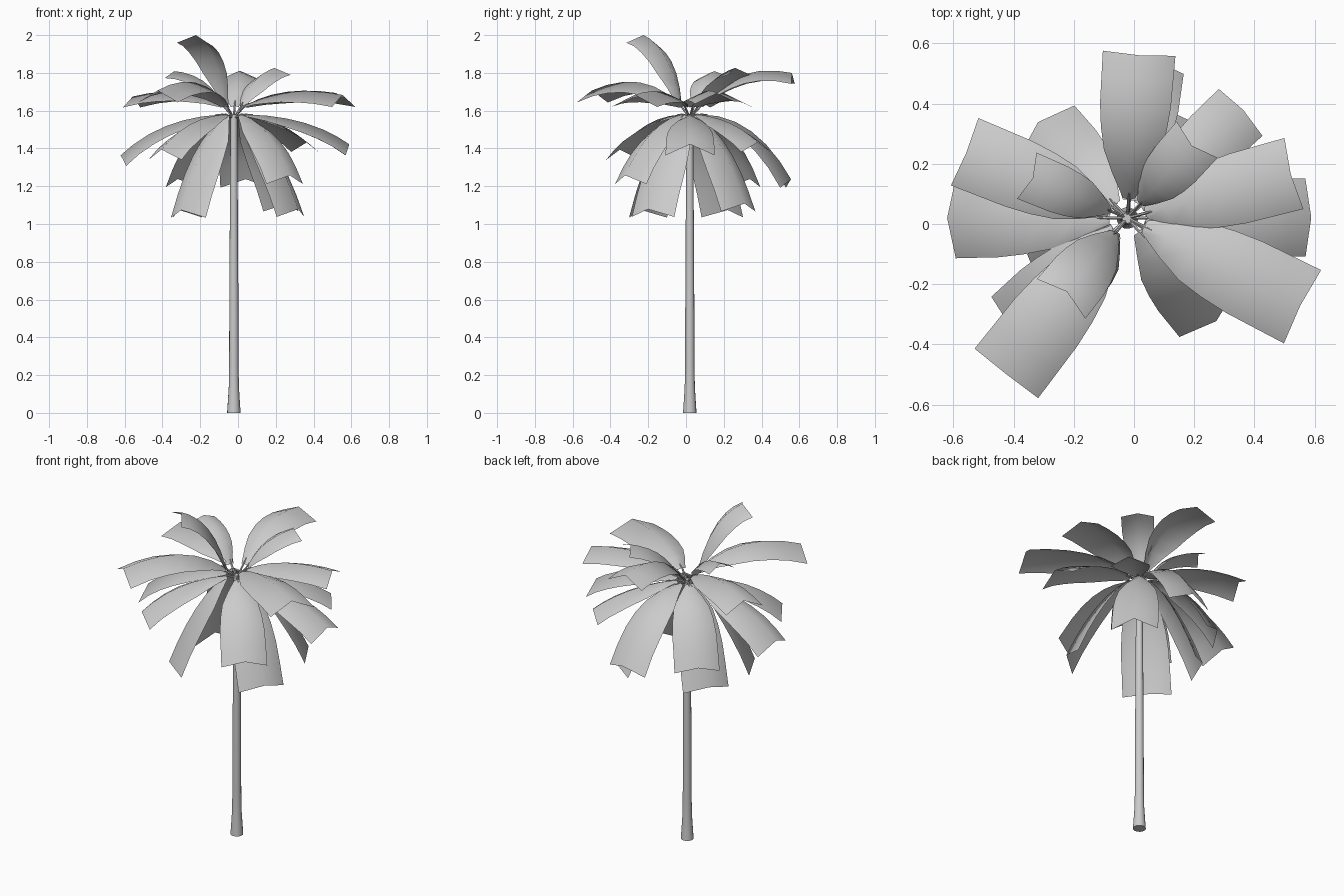
import bpy, bmesh, math
from mathutils import Vector

if "Cube" in bpy.data.objects:
    bpy.data.objects.remove(bpy.data.objects["Cube"])

CX, CY = -0.022, 0.02
Z = Vector((0, 0, 1))


def finish(bm, name, angle=50):
    me = bpy.data.meshes.new(name)
    bm.to_mesh(me)
    bm.free()
    ob = bpy.data.objects.new(name, me)
    bpy.context.collection.objects.link(ob)
    bpy.ops.object.select_all(action='DESELECT')
    ob.select_set(True)
    bpy.context.view_layer.objects.active = ob
    bpy.ops.object.shade_smooth_by_angle(angle=math.radians(angle))
    return ob


def tube(bm, rings, sides):
    """Skin a list of (centre, radius) rings, following the path direction."""
    axis = (rings[-1][0] - rings[0][0]).normalized()
    u = axis.orthogonal().normalized()
    v = axis.cross(u)
    loops = []
    for c, r in rings:
        loops.append([bm.verts.new(c + r * (u * math.cos(a) + v * math.sin(a)))
                      for a in (2 * math.pi * i / sides for i in range(sides))])
    for a, b in zip(loops, loops[1:]):
        for i in range(sides):
            j = (i + 1) % sides
            bm.faces.new((a[i], a[j], b[j], b[i]))
    bm.faces.new(loops[0][::-1])
    bm.faces.new(loops[-1])


# trunk with flared foot
bm = bmesh.new()
tube(bm, [(Vector((CX, CY, z)), r) for z, r in
          ((0, 0.036), (0.06, 0.032), (0.14, 0.027), (0.25, 0.025),
           (0.6, 0.024), (1.1, 0.021), (1.58, 0.018))], 14)
finish(bm, "trunk")


def half_width(t):
    """Leaf half width: narrow at the stem, full from the middle outward."""
    pts = ((0, 0.022), (0.15, 0.062), (0.35, 0.105), (0.6, 0.126), (1, 0.130))
    for (a, wa), (b, wb) in zip(pts, pts[1:]):
        if t <= b:
            return wa + (wb - wa) * (t - a) / (b - a)
    return pts[-1][1]


def frond(name, tip, mid_z, scale=1.0, notch=0.02, steps=6, across=2):
    tip = Vector(tip)
    out = Vector((tip.x - CX, tip.y - CY, 0))
    reach = out.length
    out.normalize()
    side = Z.cross(out)
    drop = tip.z < 1.5
    hub = Vector((CX, CY, 1.58))
    start = hub + out * 0.06 + Z * (0.0 if drop else 0.045)
    mid = Vector((CX, CY, mid_z)) + out * reach * (0.6 if drop else 0.5)
    ctrl = 2 * mid - (start + tip) / 2

    bm = bmesh.new()
    rows = []
    for i in range(steps + 1):
        t = i / steps
        p = start * (1 - t) ** 2 + ctrl * 2 * t * (1 - t) + tip * t * t
        d = ((ctrl - start) * (1 - t) + (tip - ctrl) * t).normalized()
        n = d.cross(side).normalized()
        w = half_width(t) * scale
        row = []
        for k in range(across + 1):
            s = 2 * k / across - 1
            q = p + side * s * w - n * 0.45 * w * abs(s)
            if i == steps:
                q -= d * notch * (1 - abs(s))
            row.append(bm.verts.new(q))
        rows.append(row)
    for a, b in zip(rows, rows[1:]):
        for k in range(across):
            bm.faces.new((a[k], b[k], b[k + 1], a[k + 1]))
    finish(bm, name, 80)

    # thin stem joining leaf to trunk top
    bm = bmesh.new()
    tube(bm, [(hub - Z * 0.02, 0.006), (start, 0.005),
              (start.lerp(ctrl, 0.12), 0.002)], 6)
    finish(bm, name + "_stem")


# crown: tip position, height at mid length, width scale
fronds = (
    # upper leaves
    ((-0.437, -0.513, 1.70), 1.75, 1.03),
    ((0.57, -0.28, 1.68), 1.70, 1.05),
    ((0.018, 0.58, 1.795), 1.79, 0.93),
    ((0.205, 0.275, 1.83), 1.76, 0.70),
    ((-0.355, 0.16, 1.81), 1.76, 0.64),
    ((-0.235, -0.24, 2.005), 1.885, 0.80),
    ((-0.575, 0.245, 1.67), 1.70, 0.93),
    ((0.54, 0.17, 1.69), 1.70, 0.94),
    # middle drooping leaves
    ((-0.635, 0.02, 1.35), 1.515, 1.03),
    ((0.605, 0.022, 1.41), 1.535, 1.0),
    ((0.042, 0.565, 1.22), 1.49, 1.0),
    ((0.375, 0.39, 1.42), 1.53, 0.82),
    ((0.28, -0.33, 1.24), 1.475, 0.98),
    ((-0.415, -0.36, 1.38), 1.525, 0.97),
    ((-0.325, 0.345, 1.22), 1.475, 0.97),
    # lowest hanging leaves
    ((-0.305, -0.24, 1.055), 1.385, 1.05),
    ((0.325, -0.205, 1.06), 1.385, 1.03),
    ((-0.315, 0.225, 1.055), 1.385, 1.03),
    ((0.265, 0.315, 1.09), 1.39, 1.0),
)
for i, (tip, mid_z, scale) in enumerate(fronds):
    frond("palm_leaf_%02d" % (i + 1), tip, mid_z, scale)
